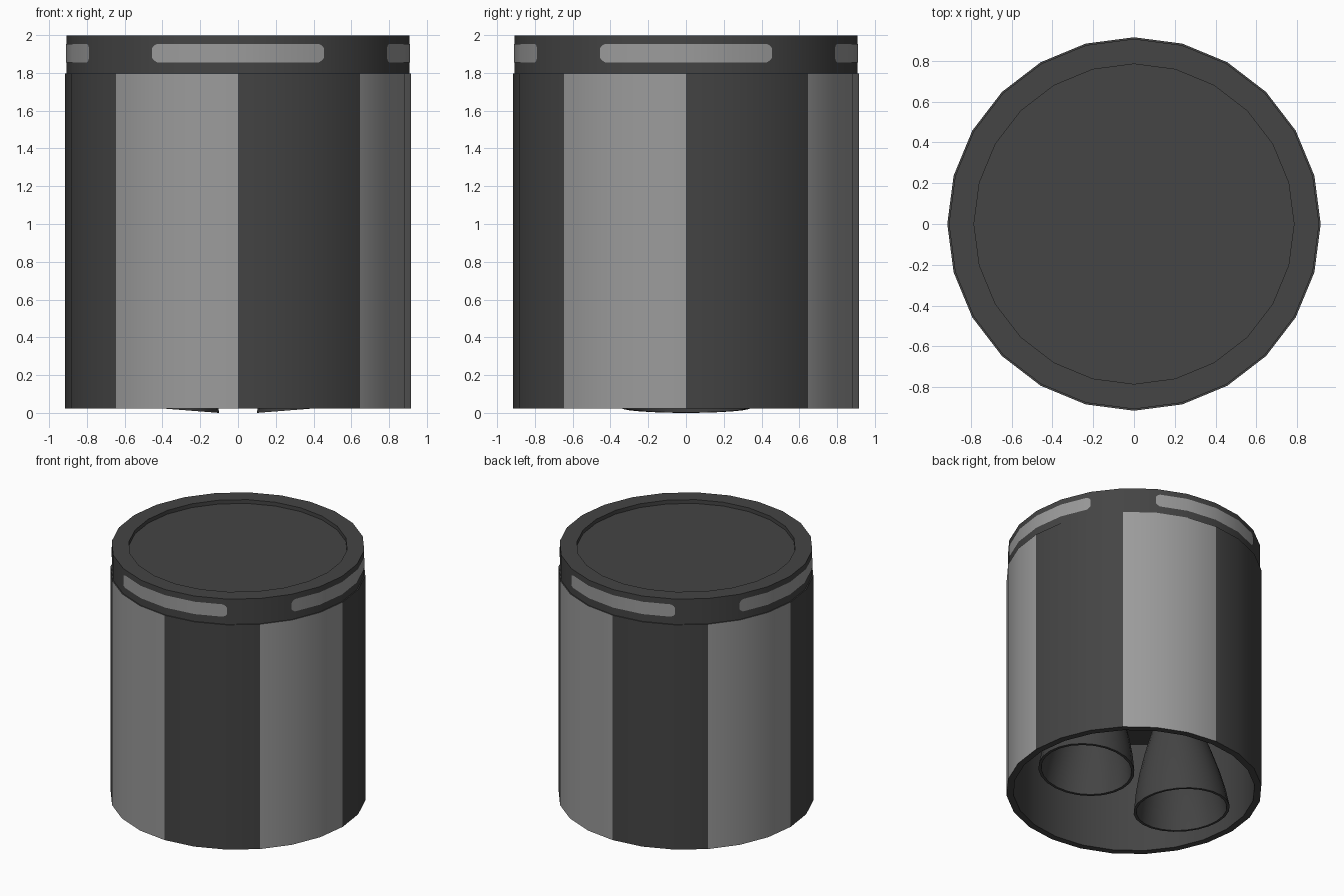
import bpy, bmesh, math
from mathutils import Matrix, Vector

if "Cube" in bpy.data.objects:
    bpy.data.objects.remove(bpy.data.objects["Cube"])

SIDES = 24


def material(name, rgb):
    m = bpy.data.materials.new(name)
    m.diffuse_color = (*rgb, 1)
    m.use_nodes = True
    m.node_tree.nodes["Principled BSDF"].inputs["Base Color"].default_value = m.diffuse_color
    return m


dark = material("charcoal", (0.058, 0.058, 0.058))
light = material("light grey", (0.33, 0.33, 0.33))


def finish(name, bm, mats):
    me = bpy.data.meshes.new(name)
    bm.to_mesh(me)
    bm.free()
    ob = bpy.data.objects.new(name, me)
    bpy.context.collection.objects.link(ob)
    for m in mats:
        me.materials.append(m)
    bpy.ops.object.select_all(action='DESELECT')
    ob.select_set(True)
    bpy.context.view_layer.objects.active = ob
    bpy.ops.object.shade_smooth_by_angle(angle=math.radians(32))
    return ob


def lathe(profile):
    """Spin an (r, z) profile round z; r = 0 closes on the axis."""
    bm = bmesh.new()
    rings = []
    for r, z in profile:
        n = SIDES if r > 0 else 1
        rings.append([bm.verts.new((r * math.cos(math.tau * i / SIDES),
                                    r * math.sin(math.tau * i / SIDES), z))
                      for i in range(n)])
    for a, b in zip(rings, rings[1:]):
        for i in range(SIDES):
            j = (i + 1) % SIDES
            quad = [a[i % len(a)], a[j % len(a)], b[j % len(b)], b[i % len(b)]]
            bm.faces.new(list(dict.fromkeys(quad)))
    bmesh.ops.recalc_face_normals(bm, faces=bm.faces)
    return bm


# Hollow hull: outer wall, bottom lip and inner cavity with ceiling
R, R_RING, CEIL = 0.915, 0.907, 0.9
bm = lathe([(0, 1.8), (R, 1.8), (R, 0.025), (0.865, 0.025), (0.865, CEIL), (0, CEIL)])
for f in bm.faces:  # eight alternating vertical panels on the outer wall
    c = f.calc_center_median()
    if abs(f.normal.z) < 0.1 and math.hypot(c.x, c.y) > 0.89:
        f.material_index = int(math.degrees(math.atan2(c.y, c.x)) % 90 > 45)
finish("hull", bm, [dark, light])

# Top collar with shallow recessed lid
finish("top_collar", lathe([(0, 1.8), (R_RING, 1.8), (R_RING, 2.0), (0.784, 2.0),
                            (0.784, 1.97), (0, 1.97)]), [dark])


# Rounded light strips hugging the collar facets, one per side
def facet_point(deg, z, r):
    step = 360 / SIDES
    k = math.floor(deg / step + 1e-6)
    t = deg / step - k
    a, b = (Vector((r * math.cos(math.radians(d)), r * math.sin(math.radians(d)), z))
            for d in (k * step, (k + 1) * step))
    return a.lerp(b, t)


columns = [(-30, 0.026), (-29.4, 0.038), (-28.2, 0.049), (-15, 0.049), (0, 0.049),
           (15, 0.049), (28.2, 0.049), (29.4, 0.038), (30, 0.026)]
for side, heading in (("right", 0), ("back", 90), ("left", 180), ("front", 270)):
    bm = bmesh.new()
    cols = [[bm.verts.new(facet_point(heading + d, 1.908 + s * h, R_RING + 0.003))
             for s in (-1, 1)] for d, h in columns]
    for (a0, a1), (b0, b1) in zip(cols, cols[1:]):
        bm.faces.new((a0, b0, b1, a1))
    finish(side + "_light_strip", bm, [light])

# Two engine bells canted outward
outer = [(0.345, 0), (0.325, 0.13), (0.29, 0.28), (0.24, 0.45), (0.18, 0.62), (0.12, 0.78), (0.1, 0.9)]
inner = [(r - 0.02, z) for r, z in outer[:-1]]
for side, s in (("right", 1), ("left", -1)):
    bm = lathe([(0, 0.9)] + outer[::-1] + inner + [(0, 0.78)])
    bm.transform(Matrix.Translation((s * 0.445, 0, 0.03)) @
                 Matrix.Rotation(math.radians(-4.5 * s), 4, 'Y'))
    # tip the bell so its inner lip is the lowest point
    finish(side + "_engine_bell", bm, [dark])

# Settle the whole model on z = 0
bpy.context.view_layer.update()
low = min((o.matrix_world @ v.co).z for o in bpy.data.objects for v in o.data.vertices)
for o in bpy.data.objects:
    o.location.z -= low
